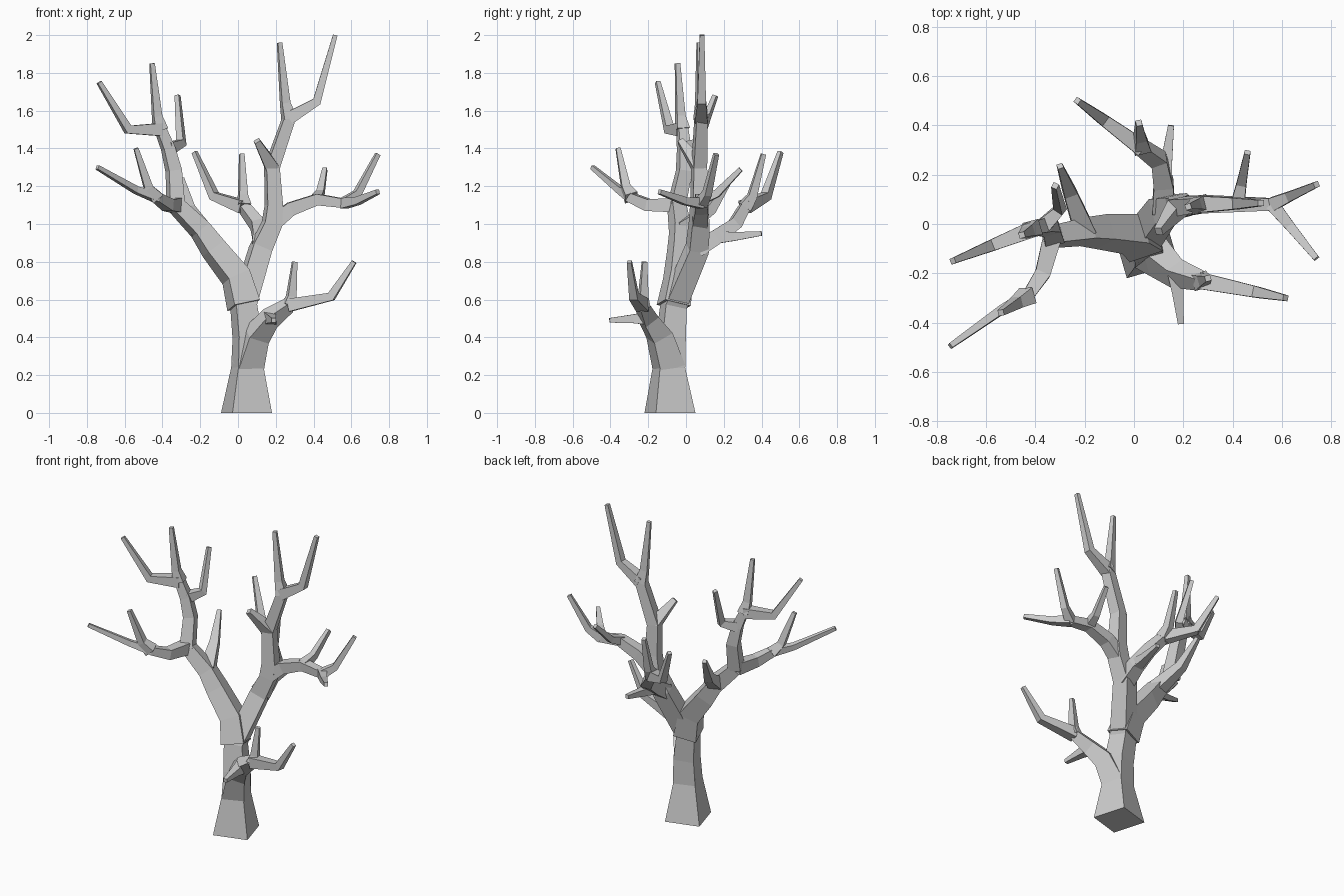
import bpy
import bmesh
from mathutils import Vector

# Remove the default cube only
default_cube = bpy.data.objects.get("Cube")
if default_cube:
    bpy.data.objects.remove(default_cube, do_unlink=True)

# Single bark colour
bark = bpy.data.materials.new("grey_bark")
bark.use_nodes = True
bark_colour = (.6, .6, .6, 1)
bark.diffuse_color = bark_colour
bark_shader = bark.node_tree.nodes["Principled BSDF"]
bark_shader.inputs["Base Color"].default_value = bark_colour

UP = Vector((0, 0, 1))
TRUNK_SIDE = Vector((.96, .28, 0))  # direction of one side of the square base
CORNERS = ((-1, -1), (1, -1), (1, 1), (-1, 1))


def path_tangent(path, index):
    """Bisector of the two segments that meet at a path point."""
    tangent = Vector()
    if index > 0:
        tangent += (path[index] - path[index - 1]).normalized()
    if index < len(path) - 1:
        tangent += (path[index + 1] - path[index]).normalized()
    return tangent.normalized()


def make_ring(bm, centre, tangent, across, half_width):
    """Square of vertices around a path point."""
    other = tangent.cross(across)
    return [bm.verts.new(centre + (across * a + other * b) * half_width) for a, b in CORNERS]


def branch(name, root, points, thick, thin, flare=1):
    """Sweep a tapering square section from the root through the points."""
    path = [root.copy()] + [Vector(point) for point in points]
    last = len(path) - 1
    # Steep branches follow the trunk sides, flat ones keep a side level
    steep = path_tangent(path, 0).dot(UP) > .7
    across = TRUNK_SIDE if steep else UP
    bm = bmesh.new()
    rings = []
    for index, centre in enumerate(path):
        is_ground = centre.z == 0
        tangent = UP if is_ground else path_tangent(path, index)
        # Carry the section along the path without twisting it
        across = (across - tangent * across.dot(tangent)).normalized()
        half_width = thick + (thin - thick) * index / last
        if is_ground:
            half_width *= flare
        rings.append(make_ring(bm, centre, tangent, across, half_width))
    for lower, upper in zip(rings, rings[1:]):
        for side in range(len(CORNERS)):
            bm.faces.new((lower[side - 1], lower[side], upper[side], upper[side - 1]))
    bm.faces.new(rings[0])
    bm.faces.new(rings[-1])
    bmesh.ops.recalc_face_normals(bm, faces=bm.faces)
    mesh = bpy.data.meshes.new(name)
    bm.to_mesh(mesh)
    bm.free()
    mesh.materials.append(bark)
    obj = bpy.data.objects.new(name, mesh)
    bpy.context.collection.objects.link(obj)
    return path


def twig(name, root, tip, reach=.4, rise=.2, thick=.034):
    """Twig that first grows outwards, then bends up at an elbow to its tip."""
    tip = Vector(tip)
    elbow = root.lerp(tip, reach)
    elbow.z = root.z + (tip.z - root.z) * rise
    branch(name, root, [elbow, tip], thick, thin=.012)


# Trunk and its upright leader
trunk = branch("trunk", Vector((.045, -.085, 0)),
               [(.05, -.09, .24), (.05, -.08, .4), (.03, -.065, .57), (.12, .06, .87),
                (.18, .07, 1), (.19, .07, 1.1), (.18, .07, 1.3), (.27, .08, 1.56)],
               thick=.075, thin=.03, flare=1.45)
twig("crown_inner_twig", trunk[-1], (.22, .07, 1.96))
twig("crown_outer_twig", trunk[-1], (.515, .085, 2), reach=.6)
branch("crown_stub", trunk[-2], [(.1, -.03, 1.44)], thick=.036, thin=.016)

# Left limb, growing sideways from the leader
left_limb = branch("left_limb", trunk[5],
                   [(.28, .08, 1.08), (.42, .08, 1.13), (.56, .08, 1.11)],
                   thick=.042, thin=.024)
twig("left_back_twig", left_limb[-1], (.74, .16, 1.37), thick=.028)
twig("left_front_twig", left_limb[-1], (.74, -.14, 1.17), thick=.028)
twig("left_middle_twig", left_limb[2], (.46, .29, 1.29), thick=.028)

# Back limb, reaching behind the leader
back_limb = branch("back_limb", trunk[4],
                   [(.12, .16, .93), (.1, .26, 1), (.03, .31, 1.09)],
                   thick=.046, thin=.027)
twig("back_low_twig", back_limb[1], (.15, .4, .95))
twig("back_upright_twig", back_limb[-1], (.02, .41, 1.37))
twig("back_long_twig", back_limb[-1], (-.23, .5, 1.38), reach=.6)

# Right limb, the other half of the fork
right_limb = branch("right_limb", trunk[3],
                    [(-.01, -.04, .72), (-.13, -.03, .87), (-.2, -.03, .97), (-.33, -.05, 1.1)],
                    thick=.072, thin=.038)
twig("right_back_twig", right_limb[3], (-.3, .235, 1.24), reach=.6, rise=.4, thick=.042)

# Right front branch with its twig
right_front = branch("right_front_branch", right_limb[-1],
                     [(-.37, -.2, 1.1), (-.43, -.29, 1.14), (-.54, -.35, 1.18), (-.745, -.495, 1.3)],
                     thick=.038, thin=.011)
twig("right_front_upright_twig", right_front[2], (-.54, -.36, 1.4))

# Right upper branch with its twigs
right_upper = branch("right_upper_branch", right_limb[-1],
                     [(-.34, -.01, 1.28), (-.37, -.01, 1.4), (-.41, -.02, 1.5)],
                     thick=.04, thin=.026)
twig("right_upper_long_twig", right_upper[-1], (-.735, -.15, 1.75), reach=.53, rise=0)
twig("right_upper_upright_twig", right_upper[-1], (-.455, -.045, 1.85))
branch("right_upper_inner_twig", right_upper[2], [(-.3, .06, 1.43), (-.32, .155, 1.68)],
       thick=.032, thin=.012)

# Low front limb with a broad root
front_limb = branch("front_limb", trunk[1],
                    [(.1, -.14, .41), (.17, -.2, .5), (.27, -.23, .57)],
                    thick=.07, thin=.03)
twig("front_limb_long_twig", front_limb[-1], (.615, -.3, .8), reach=.65)
twig("front_limb_upright_twig", front_limb[-1], (.3, -.22, .8))
twig("front_limb_forward_twig", front_limb[2], (.19, -.405, .49))
